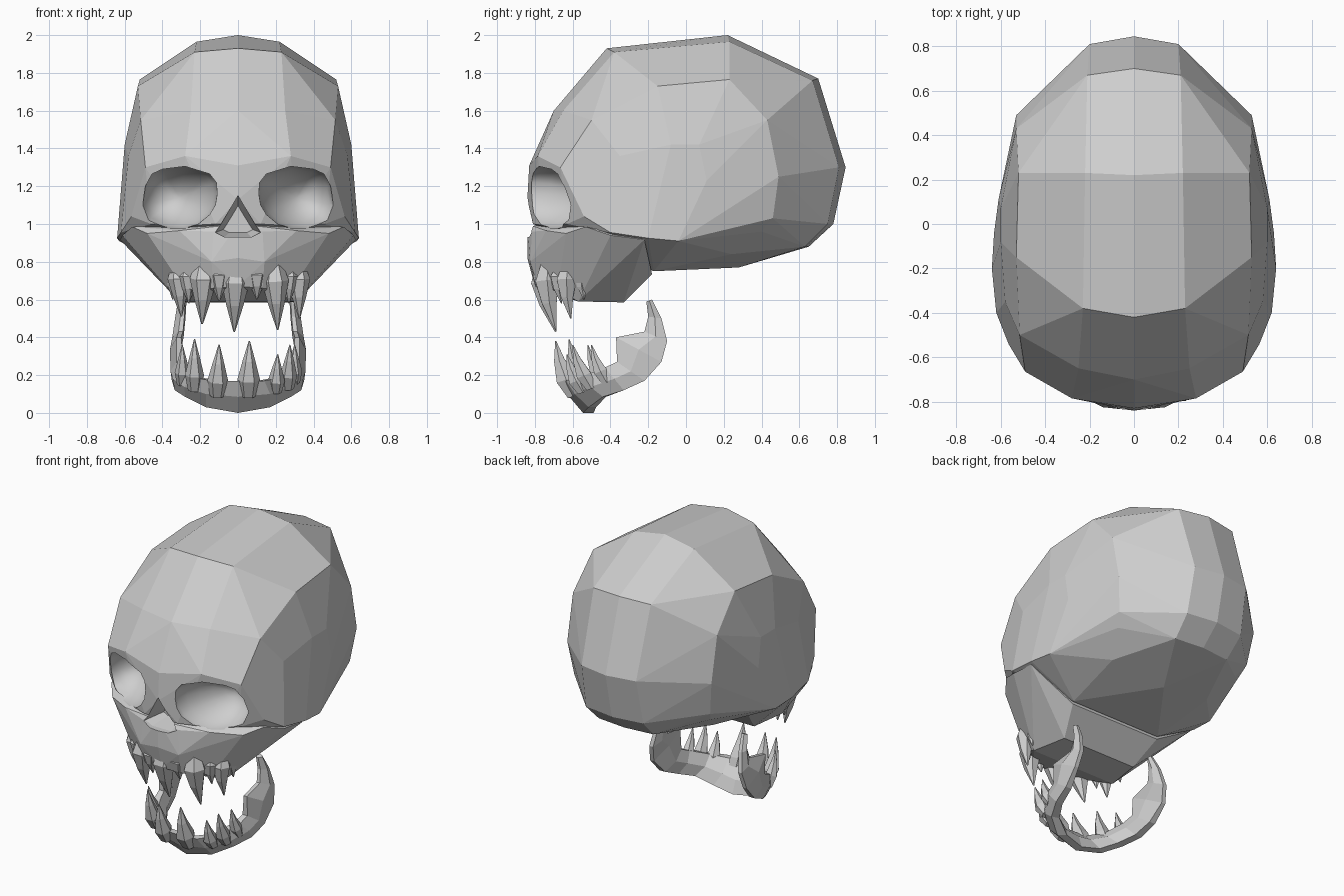
import bpy, bmesh, math
from mathutils import Vector

if "Cube" in bpy.data.objects:
    bpy.data.objects.remove(bpy.data.objects["Cube"])

bone = bpy.data.materials.new("bone_grey")
bone.diffuse_color = (0.62, 0.62, 0.62, 1)
bone.use_nodes = True
bone.node_tree.nodes["Principled BSDF"].inputs["Base Color"].default_value = bone.diffuse_color


def make(name, bm):
    bmesh.ops.recalc_face_normals(bm, faces=bm.faces[:])
    me = bpy.data.meshes.new(name)
    bm.to_mesh(me)
    bm.free()
    me.materials.append(bone)
    ob = bpy.data.objects.new(name, me)
    bpy.context.collection.objects.link(ob)
    return ob


def hull(name, pts):
    """Faceted convex block from half points mirrored over x."""
    bm = bmesh.new()
    for x, y, z in pts:
        for s in ((1, -1) if x else (1,)):
            bm.verts.new((s * x, y, z))
    res = bmesh.ops.convex_hull(bm, input=bm.verts[:])
    junk = {v for v in res["geom_interior"] + res["geom_unused"]
            if isinstance(v, bmesh.types.BMVert)}
    bmesh.ops.delete(bm, geom=list(junk), context='VERTS')
    bmesh.ops.dissolve_limit(bm, angle_limit=math.radians(4),
                             verts=bm.verts[:], edges=bm.edges[:])
    return make(name, bm)


def skin(bm, rings, smooth=False):
    """Join equal rings of points into a capped tube."""
    vs = [[bm.verts.new(p) for p in r] for r in rings]
    n = len(vs[0])
    for a, b in zip(vs, vs[1:]):
        for i in range(n):
            f = bm.faces.new((a[i], a[(i + 1) % n], b[(i + 1) % n], b[i]))
            f.smooth = smooth
    for cap in (vs[0], vs[-1]):
        bm.faces.new(cap).smooth = smooth


def bowl(name, rim, centre, slope, levels, smooth):
    """Hollow-shaped cutter; levels are (depth, scale), slope tilts the mouth."""
    bm = bmesh.new()
    cx, cy, cz = centre
    rings = [[(cx + (x - cx) * s, cy + slope * (x - cx) * s + d,
               cz + (z - cz) * s) for x, z in rim] for d, s in levels]
    skin(bm, rings, smooth)
    return make(name, bm)


def fang(name, root, tip, r, profile, sides=6):
    """Tapered tooth with its root buried in the bone."""
    a, b = Vector(root), Vector(tip)
    u = (b - a).normalized()
    p = u.cross(Vector((0, 1, 0))).normalized()
    q = u.cross(p)
    rings = []
    for t, k in profile:
        # slight forward bow along the length
        c = a.lerp(b, t) + Vector((0, -.3 * r * math.sin(math.pi * t), 0))
        rings.append([c + (p * math.cos(w) + q * math.sin(w)) * r * k
                      for w in (math.tau * i / sides for i in range(sides))])
    bm = bmesh.new()
    skin(bm, rings)
    return make(name, bm)


# Braincase with brow and cheekbones
skull = hull("skull", [
    (0, -.83, 1.31), (0, -.70, 1.6), (0, -.42, 1.93), (0, .22, 2.0),
    (0, .70, 1.77), (0, .845, 1.3), (0, .78, 1.0), (0, .65, .88),
    (0, .28, .77), (0, -.17, .74),
    (.28, -.785, 1.36), (.25, -.65, 1.6), (.23, -.38, 1.91), (.22, .23, 1.965),
    (.21, .67, 1.76), (.20, .81, 1.3), (.21, .75, 1.0), (.2, .63, .88),
    (.49, -.665, 1.3), (.515, -.5, 1.55), (.53, -.15, 1.73), (.52, .23, 1.765),
    (.53, .43, 1.55), (.53, .49, 1.25), (.50, .46, 1.03), (.46, .4, .96),
    (.37, .24, .84), (.33, -.17, .75),
    (.58, -.35, 1.36), (.60, -.08, 1.42), (.60, .07, 1.42), (.61, .11, 1.23),
    (.61, .1, 1.08), (.63, -.04, .91), (.64, -.2, .925), (.62, -.4, .955),
    (.565, -.54, 1.04), (.46, -.63, 1.0), (.3, -.73, .99), (.12, -.81, 1.0),
    (0, -.84, 1.13)])

# Upper jaw, flaring into the cheekbones
muzzle = hull("upper_jaw", [
    (0, -.84, 1.0), (.13, -.815, .96), (.31, -.742, .965), (.48, -.635, .95),
    (.56, -.53, .985), (.612, -.4, .94), (.625, -.22, .917), (.5, -.35, .82),
    (0, -.84, .82), (.14, -.825, .8), (.29, -.72, .79), (.38, -.56, .77),
    (.385, -.36, .74), (0, -.80, .67), (.13, -.78, .66),
    (.28, -.68, .65), (.31, -.57, .59), (.27, -.33, .585), (.33, -.18, .735)])

# Eye socket and nose cutters
rim = [(.11, 1.16), (.115, 1.22), (.15, 1.265), (.28, 1.305), (.40, 1.29),
       (.455, 1.265), (.49, 1.2), (.505, 1.1), (.475, 1.02), (.37, .975),
       (.29, .975), (.21, 1.0), (.15, 1.05), (.12, 1.10)]
cutters = []
for side, s in (("right", 1), ("left", -1)):
    cutters.append(bowl(side + "_socket_cutter", [(s * x, z) for x, z in rim],
                        (s * .31, -.72, 1.14), s * .45,
                        ((-.3, 1), (.02, 1), (.08, .9), (.14, .72),
                         (.19, .48), (.22, .2), (.225, .04)), True))
half = [(.035, 1.09), (.09, 1.0), (.12, .955), (.07, .93)]
nose = [(0, 1.15)] + half + [(-x, z) for x, z in reversed(half)]
cutters.append(bowl("nose_cutter", nose, (0, -.8, 1.0), 0,
                    ((-.3, 1), (0, 1), (.13, .65)), False))

for op, other in [('UNION', muzzle)] + [('DIFFERENCE', c) for c in cutters]:
    m = skull.modifiers.new(op.title(), 'BOOLEAN')
    m.operation, m.object, m.solver = op, other, 'EXACT'

# Bake the cuts, keeping hard edges around the smooth sockets
dg = bpy.context.evaluated_depsgraph_get()
baked = bpy.data.meshes.new_from_object(skull.evaluated_get(dg))
skull.modifiers.clear()
skull.data = baked
bm = bmesh.new()
bm.from_mesh(baked)
for e in bm.edges:
    e.smooth = all(f.smooth for f in e.link_faces)
for f in bm.faces:
    f.material_index = 0
bm.to_mesh(baked)
bm.free()
for ob in cutters + [muzzle]:
    bpy.data.objects.remove(ob)

# Lower jaw: bottom point, top point and thickness along half of the arch
stations = [((0, -.545, .0), (0, -.65, .17), .08), ((.17, -.515, .03), (.14, -.635, .17), .08),
            ((.28, -.44, .085), (.25, -.56, .19), .075), ((.335, -.33, .12), (.315, -.43, .24), .07),
            ((.35, -.22, .17), (.325, -.365, .27), .06), ((.355, -.13, .27), (.325, -.37, .40), .04),
            ((.34, -.10, .38), (.315, -.22, .43), .04), ((.32, -.13, .50), (.305, -.2, .51), .035),
            ((.30, -.18, .60), (.295, -.21, .59), .025)]


def section(lo, hi, t, s):
    lo, hi = Vector(lo), Vector(hi)
    inward = Vector((-lo.x, max(0, -.35 - lo.y), 0)).normalized()
    mid = lo.lerp(hi, .5)
    pts = (lo, mid - inward * .02, hi, hi + inward * t * .6,
           mid + inward * t, lo + inward * t * .7)
    return [(p.x * s, p.y, p.z) for p in pts]


bm = bmesh.new()
skin(bm, [section(*st, -1) for st in reversed(stations[1:])]
     + [section(*st, 1) for st in stations])
make("lower_jaw", bm)

# Teeth: root, tip, radius
upper = [((-.01, -.76, .84), (-.02, -.69, .43), .075),
         ((.19, -.73, .84), (.21, -.69, .44), .072),
         ((-.18, -.73, .84), (-.19, -.69, .47), .072),
         ((.32, -.62, .82), (.325, -.61, .50), .06),
         ((-.32, -.62, .82), (-.30, -.61, .51), .06),
         ((.10, -.75, .80), (.10, -.75, .60), .055),
         ((-.10, -.75, .80), (-.10, -.75, .59), .055),
         ((.27, -.66, .80), (.27, -.66, .58), .05),
         ((-.27, -.66, .80), (-.26, -.66, .58), .05),
         ((.34, -.54, .79), (.345, -.54, .60), .045),
         ((-.34, -.54, .79), (-.345, -.54, .60), .045)]
lower = [((.055, -.59, .09), (.06, -.69, .38), .06),
         ((-.11, -.59, .09), (-.10, -.69, .36), .055),
         ((-.23, -.53, .12), (-.23, -.62, .39), .05),
         ((.20, -.545, .11), (.21, -.63, .31), .045),
         ((.265, -.50, .13), (.275, -.6, .36), .045),
         ((-.295, -.44, .15), (-.295, -.52, .36), .04),
         ((.30, -.42, .16), (.30, -.5, .36), .04)]
upper_profile = ((0, .35), (.35, 1), (.65, .62), (1, .06))
lower_profile = ((0, .7), (.3, 1), (.65, .55), (1, .06))
for label, row, prof in (("upper", upper, upper_profile),
                         ("lower", lower, lower_profile)):
    for i, (root, tip, r) in enumerate(row):
        fang(f"{label}_tooth_{i + 1}", root, tip, r, prof)
